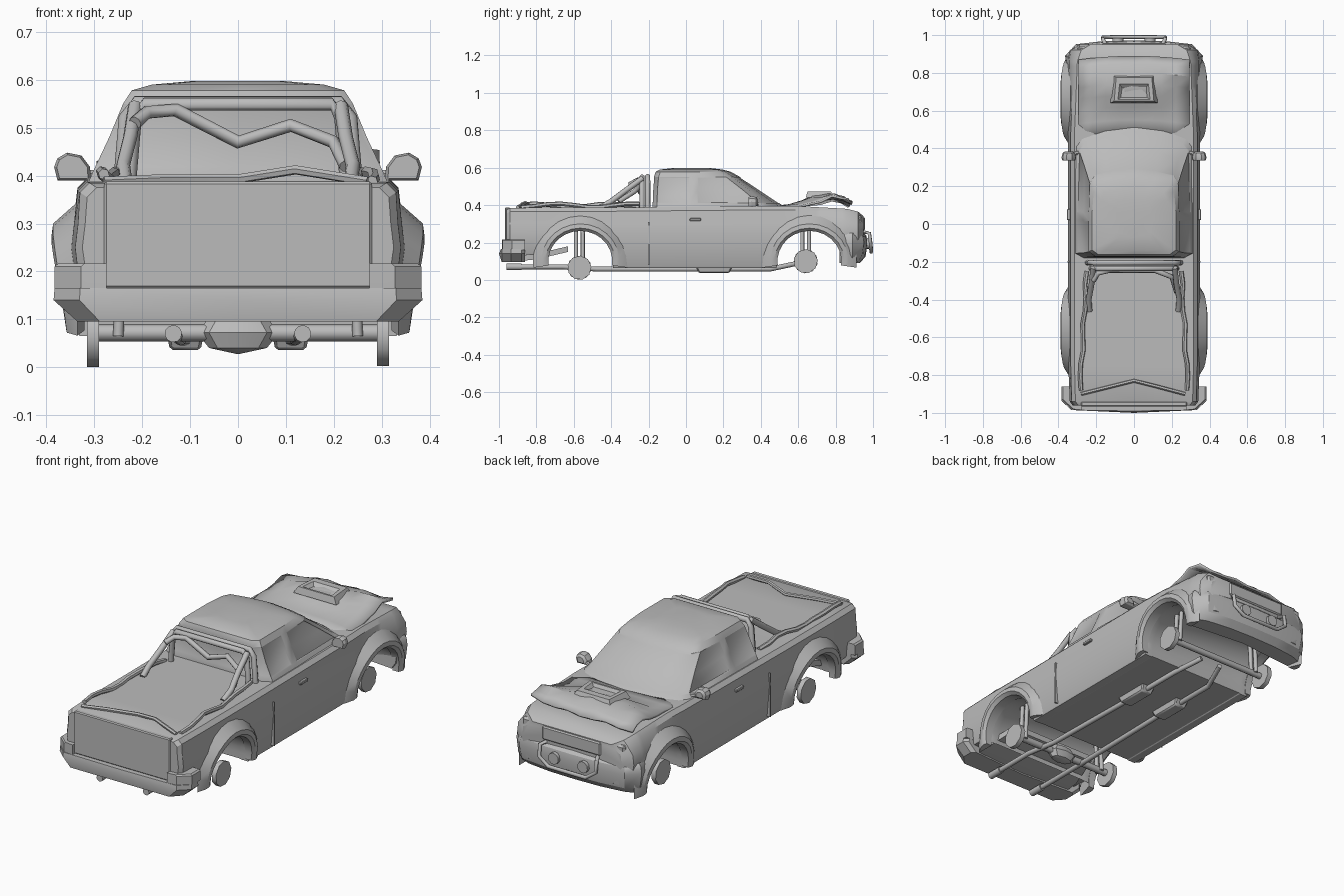
import bpy, bmesh, math
from mathutils import Vector

if "Cube" in bpy.data.objects:
    bpy.data.objects.remove(bpy.data.objects["Cube"])

grey = bpy.data.materials.new("plain grey")
grey.use_nodes = True
grey.diffuse_color = (0.5, 0.5, 0.5, 1)
grey.node_tree.nodes["Principled BSDF"].inputs["Base Color"].default_value = (0.5, 0.5, 0.5, 1)


def finish(name, bm, angle=30):
    bmesh.ops.recalc_face_normals(bm, faces=bm.faces)
    me = bpy.data.meshes.new(name)
    bm.to_mesh(me)
    bm.free()
    ob = bpy.data.objects.new(name, me)
    bpy.context.collection.objects.link(ob)
    me.materials.append(grey)
    bpy.ops.object.select_all(action="DESELECT")
    ob.select_set(True)
    bpy.context.view_layer.objects.active = ob
    bpy.ops.object.shade_smooth_by_angle(angle=math.radians(angle))
    return ob


def loft(rings, closed=True, caps=True):
    bm = bmesh.new()
    rows = [[bm.verts.new(p) for p in r] for r in rings]
    n = len(rows[0])
    for a, b in zip(rows, rows[1:]):
        for i in range(n if closed else n - 1):
            j = (i + 1) % n
            bm.faces.new((a[i], a[j], b[j], b[i]))
    if caps:
        bm.faces.new(rows[0])
        bm.faces.new(rows[-1])
    return bm


def mirrored(half):
    """Complete a half outline across x = 0 (first and last points on the axis)."""
    return half + [(-x, y, z) for x, y, z in half[-2:0:-1]]


def box(name, lo, hi, taper=1.0, bevel=0.0):
    """Box between two corners; taper scales the bottom face."""
    c = (Vector(lo) + Vector(hi)) / 2
    s = Vector(hi) - Vector(lo)
    bm = bmesh.new()
    bmesh.ops.create_cube(bm, size=1)
    for v in bm.verts:
        t = taper if v.co.z < 0 else 1
        v.co = Vector((v.co.x * s.x * t, v.co.y * s.y * t, v.co.z * s.z)) + c
    if bevel:
        bmesh.ops.bevel(bm, geom=bm.edges[:], offset=bevel, segments=1, affect="EDGES")
    return finish(name, bm)


def tube(name, pts, r=0.012, sides=8):
    pts = [Vector(p) for p in pts]
    rings, side = [], None
    for i, p in enumerate(pts):
        d = (pts[min(i + 1, len(pts) - 1)] - pts[max(i - 1, 0)]).normalized()
        if side is None:
            side = d.orthogonal()
        side = (side - d * side.dot(d)).normalized()
        up = d.cross(side)
        rings.append([p + r * (math.cos(a) * side + math.sin(a) * up)
                      for a in (math.tau * k / sides for k in range(sides))])
    return finish(name, loft(rings), 50)


SIDES = ((1, "left"), (-1, "right"))
# Hub centre, hub height, arch centre, name
WHEELS = ((-0.57, 0.065, -0.565, "rear"), (0.64, 0.10, 0.66, "front"))
ARCH_Y, ARCH_H, ARCH_Z = 0.174, 0.165, 0.10

# Body keys along y: bottom, middle and top half width, bottom and top height, underside height
KEYS = ((-.96, .30, .325, .315, .15, .375, .16), (-.94, .32, .34, .33, .14, .385, .15),
        (-.75, .33, .348, .335, .13, .387, .14), (-.39, .335, .35, .335, .065, .387, .068),
        (.484, .335, .35, .335, .065, .395, .068), (.60, .335, .35, .33, .08, .395, .14),
        (.86, .33, .35, .32, .10, .38, .16), (.92, .31, .34, .30, .12, .365, .14),
        (.95, .25, .29, .25, .14, .34, .15))


def body_section(y, in_arch):
    for a, b in zip(KEYS, KEYS[1:]):
        if a[0] <= y <= b[0]:
            t = (y - a[0]) / (b[0] - a[0])
            wb, wm, wt, zb, zt, zi = (p + (q - p) * t for p, q in zip(a[1:], b[1:]))
            break
    if in_arch:
        dy = min(abs(y - w[2]) for w in WHEELS) / ARCH_Y
        zb = ARCH_Z + ARCH_H * math.sqrt(max(1 - dy ** 2, 0))
        zi = zb + .002
    k = min(max((zb - .065) / .185, 0), 1)
    zm = max(.25, zb + .012)
    wo = wb + (wm - wb) * k
    return mirrored([(0, y, zi), (wb - .05, y, zi), (wb - .045, y, zb), (wo - .004, y, zb), (wo, y, zb + .008),
                     (wm, y, zm), (wm - .006, y, max(.30, zm + .01)), (wt, y, zt - .02), (wt - .02, y, zt), (0, y, zt)])


# Body shell; its lower edge follows the wheel arches
stations = [(k[0], False) for k in KEYS if all(abs(k[0] - w[2]) > ARCH_Y for w in WHEELS)]
for hub, z, y, n in WHEELS:
    stations += [(y - ARCH_Y - .001, False), (y + ARCH_Y + .001, False)]
    stations += [(y - ARCH_Y * math.cos(math.pi * k / 16), True) for k in range(17)]
finish("body", loft([body_section(y, a) for y, a in sorted(stations)]))

# Sloping pan under the tail
finish("rear_pan", loft([[(-w, y, z), (w, y, z), (w, y, z + .03), (-w, y, z + .03)]
                         for y, w, z in ((-.92, .29, .098), (-.80, .29, .11), (-.63, .25, .15))]))

# Cab: plan outlines stacked by height
rings = []
for z, wr, wf, yr, yf, yc in ((.38, .315, .315, -.18, .46, .54), (.41, .302, .292, -.18, .42, .50),
                              (.48, .269, .262, -.178, .335, .395), (.55, .24, .234, -.172, .245, .29),
                              (.578, .222, .213, -.162, .20, .24), (.590, .18, .175, -.14, .155, .195),
                              (.598, .09, .09, -.07, .11, .13)):
    rings.append(mirrored([(0, yr, z), (wr * .85, yr, z), (wr, yr + .025, z), (wr, .02, z), (wr, .06, z),
                           (wf, yf - .03, z), (wf * .9, yf + .01, z), (wf * .5, yf * .3 + yc * .7, z), (0, yc, z)]))
bm = loft(rings)
# Recessed side, rear and front glass
bmesh.ops.recalc_face_normals(bm, faces=bm.faces)
bm.normal_update()
panes = {"side_rear": [], "side_front": [], "back": [], "screen": []}
for f in bm.faces:
    c, nrm = f.calc_center_median(), f.normal
    if .41 < c.z < .55:
        if abs(nrm.x) > .7:
            key = "side_rear" if -.13 < c.y < .03 else "side_front" if c.y > .07 else None
        else:
            key = "back" if c.y < -.15 else "screen"
        if key and not (key == "screen" and abs(c.x) > .27):
            panes[key].append(f)
for faces in panes.values():
    bmesh.ops.inset_region(bm, faces=faces, thickness=.008, depth=-.003)
finish("cab", bm, 35)

# Flared wheel arches, pulled in towards the sills
for hub, z, y, n in WHEELS:
    for s, side in SIDES:
        rings = []
        for k in range(15):
            a = math.radians(-8 + k * 196 / 14)
            low = min(max((.27 - ARCH_Z - .2 * math.sin(a)) / .19, 0), 1)
            rings.append([(s * (x - max(x - .345, 0) * low * .7), y + (ARCH_Y + d) * math.cos(a), ARCH_Z + (ARCH_H + d) * math.sin(a))
                          for d, x in ((-.003, .32), (-.003, .372), (.012, .389), (.035, .386), (.08, .335))])
        finish(f"{n}_{side}_flare", loft(rings))

# Tailgate and rear bumper with raised corners
box("tailgate", (-.28, -.967, .165), (.28, -.94, .388), bevel=.005)
rings = [mirrored([(0, -.88, z), (w * .94, -.86, z), (w, -.88, z), (w, -.935, z), (w * .86, -.985, z), (0, y, z)])
         for z, w, y in ((.095, .335, -.985), (.14, .385, -1), (.165, .383, -.99))]
finish("rear_bumper", loft(rings))
for s, side in SIDES:
    rings = [[(s * x, y, z) for x, y in ((.275, -.86), (w, -.86), (w, -.93), (w - .055, -.98), (.275, -.985))]
             for z, w in ((.16, .383), (.21, .383), (.217, .375))]
    finish(f"{side}_bumper_corner", loft(rings))

# Rear edge seam of each door
for s, side in SIDES:
    x = sorted((s * .333, s * .353))
    box(f"{side}_door_seam", (x[0], -.204, .08), (x[1], -.196, .31))

# Front bumper, grille and headlamps
rings = [mirrored([(0, .85, z), (w * .97, .82, z), (w, .89, z), (w * .84, y - .02, z), (w * .45, y - .004, z), (0, y, z)])
         for z, w, y in ((.09, .33, .93), (.125, .355, .96), (.20, .365, .972), (.235, .36, .965), (.25, .35, .95))]
finish("front_bumper", loft(rings))
box("grille", (-.17, .93, .265), (.17, .958, .335), bevel=.006)
for s, side in SIDES:
    x = sorted((s * .185, s * .30))
    box(f"{side}_headlamp", (x[0], .90, .27), (x[1], .942, .345), .95, .01)
    tube(f"{side}_fog_lamp", [(s * .085, .94, .195), (s * .085, .985, .195)], .03, 10)

# Bull bar
tube("bull_bar", [(-.15, .95, .255), (-.165, .98, .25), (-.165, .988, .19), (-.11, .99, .15),
                  (.11, .99, .15), (.165, .988, .19), (.165, .98, .25), (.15, .95, .255)], .01)

# Buckled hood: lifted across the middle, low at the edges
rings = []
for j, (y, mid, edge) in enumerate(((.46, .395, .39), (.55, .405, .395), (.62, .42, .40), (.68, .455, .405),
                                    (.74, .465, .42), (.80, .455, .43), (.85, .44, .415), (.89, .415, .40))):
    row = []
    for i in range(-4, 5):
        t = i / 4
        ripple = .007 * math.sin(i * 2.1 + j * 1.7) * (j > 1)
        corner = .03 * max(t, 0) ** 2 * (j > 4)
        row.append((t * .295, y - .02 * t * t, mid + (edge - mid) * t * t + ripple + corner))
    rings.append(row)
hood = finish("hood", loft(rings, False, False), 25)
hood.modifiers.new("thickness", "SOLIDIFY").thickness = .012

# Hood scoop: low wedge with an open, sunken mouth
bm = loft([mirrored([(0, y0, z), (w, y0, z), (w * .9, y1, z), (0, y1, z)])
           for w, y0, y1, z in ((.125, .64, .79, .44), (.105, .65, .775, .474), (.085, .66, .74, .474), (.07, .67, .72, .458))])
finish("hood_scoop", bm)

# Mirrors and door handles
for s, side in SIDES:
    rings = [[(s * (.347 + dx * k), y, .416 + dz * k) for dx, dz in
              ((-.04, -.026), (-.038, .002), (-.02, .026), (.01, .032), (.03, .02), (.037, .002), (.03, -.026))]
             for y, k in ((.335, .85), (.35, 1), (.375, .85), (.385, .5))]
    finish(f"{side}_mirror", loft(rings))
    tube(f"{side}_mirror_arm", [(s * .29, .38, .40), (s * .335, .365, .405)], .01, 6)
    x = sorted((s * .335, s * .354))
    box(f"{side}_door_handle", (x[0], .02, .315), (x[1], .08, .33), bevel=.003)

# Roll bar with bent rear brace
for y, w, z, n in ((-.205, .235, .553, "front"), (-.235, .215, .55, "rear")):
    tube(f"roll_hoop_{n}", [(-w - .012, y, .38), (-w, y, z - .03), (-w + .02, y, z),
                            (w - .02, y, z), (w, y, z - .03), (w + .012, y, .38)], .014)
for s, side in SIDES:
    tube(f"{side}_roll_brace", [(s * .215, -.23, .545), (s * .225, -.32, .48), (s * .24, -.40, .42), (s * .235, -.46, .385)], .015)
tube("bent_crossbar", [(-.215, -.30, .51), (-.19, -.26, .532), (-.13, -.245, .537), (0, -.245, .47),
                       (.11, -.245, .505), (.2, -.28, .47), (.225, -.36, .42)], .014)

# Crumpled bed rim
for s, side in SIDES:
    tube(f"{side}_bed_rim", [(s * (.25 + .004 * k + .006 * math.sin(k * 1.9)), -.25 - .07 * k,
                              .398 + .010 * math.sin(k * 1.1 + s)) for k in range(10)], .012, 6)
tube("bed_rear_rim", [(-.28, -.9, .388), (-.16, -.87, .393), (0, -.83, .393), (.12, -.86, .412), (.27, -.9, .388)], .01, 6)

# Running gear
tube("rear_axle", [(-.3, -.57, .072), (.3, -.57, .072)], .018)
tube("front_axle", [(-.3, .64, .10), (.3, .64, .10)], .016)
bm = bmesh.new()
bmesh.ops.create_uvsphere(bm, u_segments=8, v_segments=4, radius=.045)
for v in bm.verts:
    v.co = Vector((v.co.x * 1.9, v.co.y - .57, v.co.z + .072))
finish("differential", bm)
for s, side in SIDES:
    for y, z, arch, n in WHEELS:
        tube(f"{n}_{side}_hub", [(s * .29, y, z), (s * .315, y, z)], .0648, 9)
        for dy in (-.018, .018):
            tube(f"{n}_{side}_strut", [(s * .25, y + dy, z), (s * .24, y + dy, .27)], .011)
    tube(f"{side}_exhaust", [(s * .135, -.955, .07), (s * .135, -.66, .07), (s * .12, -.48, .058),
                             (s * .11, .05, .058), (s * .11, .45, .058), (s * .06, .6, .09)], .013)
    tube(f"{side}_exhaust_tip", [(s * .135, -.96, .07), (s * .135, -.88, .07)], .018, 10)
    x = sorted((s * .07, s * .15))
    box(f"{side}_muffler", (x[0], .05, .036), (x[1], .25, .075), .8, .006)
